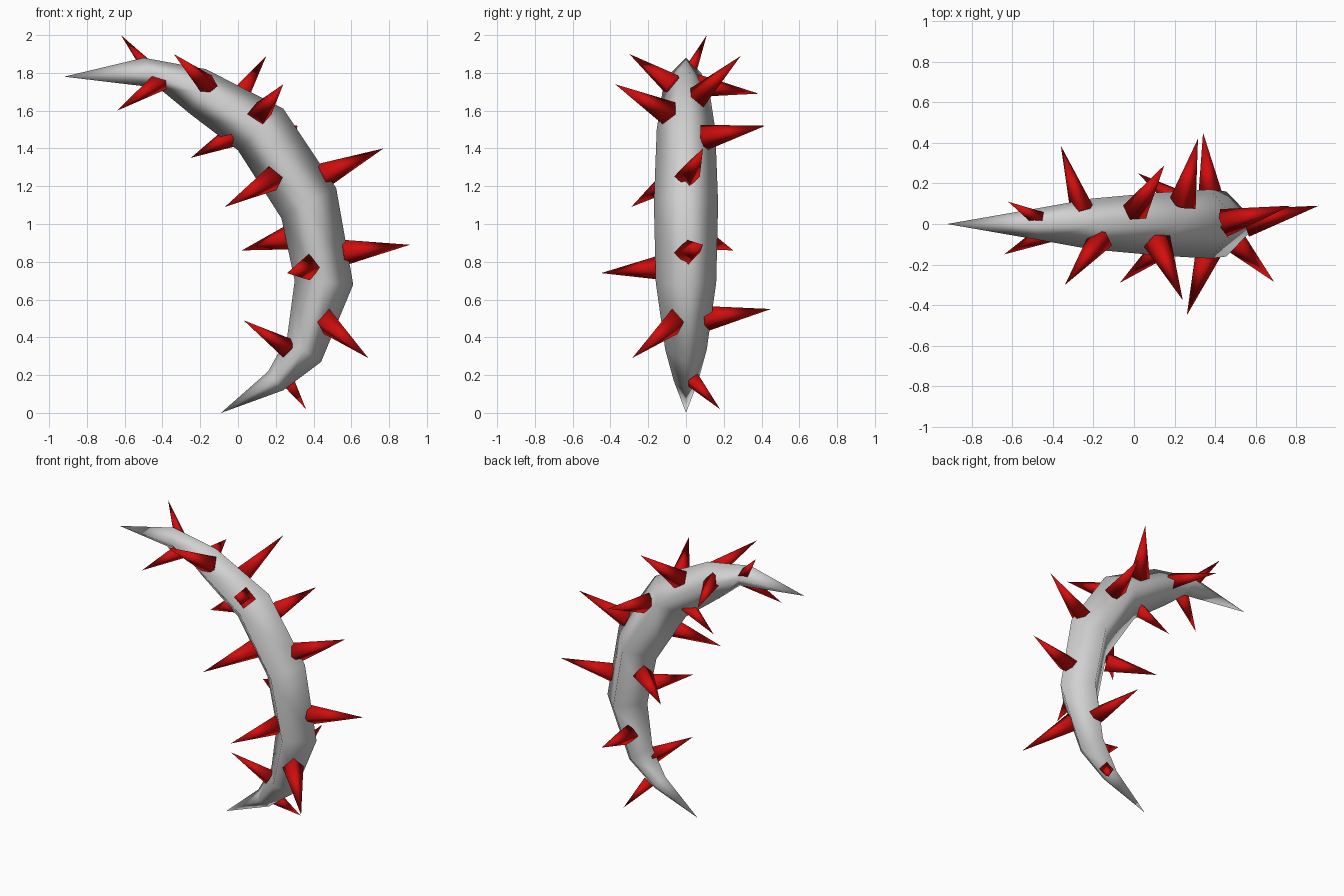
import bpy
import bmesh
from mathutils import Vector

if "Cube" in bpy.data.objects:
    bpy.data.objects.remove(bpy.data.objects["Cube"], do_unlink=True)


def material(name, colour):
    mat = bpy.data.materials.new(name)
    mat.use_nodes = True
    mat.diffuse_color = colour
    mat.node_tree.nodes["Principled BSDF"].inputs["Base Color"].default_value = colour
    return mat


def add_object(name, bm, mat):
    bmesh.ops.recalc_face_normals(bm, faces=bm.faces)
    for face in bm.faces:
        face.smooth = True
    mesh = bpy.data.meshes.new(name)
    bm.to_mesh(mesh)
    bm.free()
    mesh.materials.append(mat)
    obj = bpy.data.objects.new(name, mesh)
    bpy.context.collection.objects.link(obj)
    return obj


grey = material("pale grey", (0.64, 0.64, 0.64, 1))
red = material("deep red", (0.64, 0.004, 0.004, 1))

# Curved horn: diamond-section rings (outer x, z, inner x, z, half width)
rings = [
    (-0.50, 1.88, -0.42, 1.72, 0.08),
    (-0.17, 1.82, -0.25, 1.58, 0.125),
    (0.24, 1.61, 0.00, 1.39, 0.155),
    (0.52, 1.19, 0.23, 1.03, 0.17),
    (0.61, 0.68, 0.30, 0.70, 0.16),
    (0.44, 0.27, 0.26, 0.40, 0.11),
    (0.24, 0.12, 0.16, 0.22, 0.065),
]
bm = bmesh.new()
loops = []
for ox, oz, ix, iz, w in rings:
    cx, cz = (ox + ix) / 2, (oz + iz) / 2
    corners = [(ox, 0, oz), (cx, w, cz), (ix, 0, iz), (cx, -w, cz)]
    loops.append([bm.verts.new(c) for c in corners])
top_tip = bm.verts.new((-0.92, 0, 1.78))
low_tip = bm.verts.new((-0.09, 0, 0))
for i in range(4):
    j = (i + 1) % 4
    for a, b in zip(loops, loops[1:]):
        bm.faces.new((a[i], a[j], b[j], b[i]))
    bm.faces.new((loops[0][i], loops[0][j], top_tip))
    bm.faces.new((loops[-1][i], loops[-1][j], low_tip))
add_object("curved_horn", bm, grey)

# Spikes: base point, tip point, base radius
spikes = [
    ((-0.46, 0.02, 1.81), (-0.62, 0.11, 2.00), 0.045),
    ((-0.42, -0.04, 1.75), (-0.64, -0.15, 1.60), 0.055),
    ((-0.17, -0.08, 1.74), (-0.34, -0.30, 1.90), 0.065),
    ((-0.26, 0.08, 1.73), (-0.36, 0.385, 1.69), 0.06),
    ((0.01, 0.07, 1.68), (0.15, 0.29, 1.89), 0.065),
    ((0.12, -0.10, 1.59), (0.24, -0.375, 1.74), 0.07),
    ((-0.04, 0.01, 1.46), (-0.25, 0.05, 1.35), 0.06),
    ((0.24, 0.11, 1.46), (0.315, 0.42, 1.52), 0.07),
    ((0.46, 0.01, 1.26), (0.77, 0.09, 1.40), 0.07),
    ((0.18, -0.08, 1.24), (-0.07, -0.29, 1.09), 0.07),
    ((0.57, 0.01, 0.85), (0.91, 0.09, 0.89), 0.07),
    ((0.27, 0.08, 0.93), (0.02, 0.25, 0.86), 0.07),
    ((0.37, -0.13, 0.77), (0.26, -0.45, 0.74), 0.07),
    ((0.25, -0.03, 0.35), (0.03, -0.12, 0.49), 0.055),
    ((0.47, -0.06, 0.48), (0.69, -0.285, 0.29), 0.07),
    ((0.38, 0.11, 0.50), (0.34, 0.45, 0.55), 0.07),
    ((0.27, 0.05, 0.16), (0.36, 0.18, 0.02), 0.045),
]
for n, (base, tip, radius) in enumerate(spikes, 1):
    base, tip = Vector(base), Vector(tip)
    axis = (tip - base).normalized()
    base -= axis * 0.02
    length = (tip - base).length
    bm = bmesh.new()
    bmesh.ops.create_cone(bm, cap_ends=True, segments=4,
                          radius1=radius, radius2=0, depth=length)
    bmesh.ops.remove_doubles(bm, verts=bm.verts, dist=0.0001)
    spike = add_object(f"spike_{n}", bm, red)
    spike.rotation_mode = 'QUATERNION'
    spike.rotation_quaternion = axis.to_track_quat('Z', 'Y')
    spike.location = (base + tip) / 2
